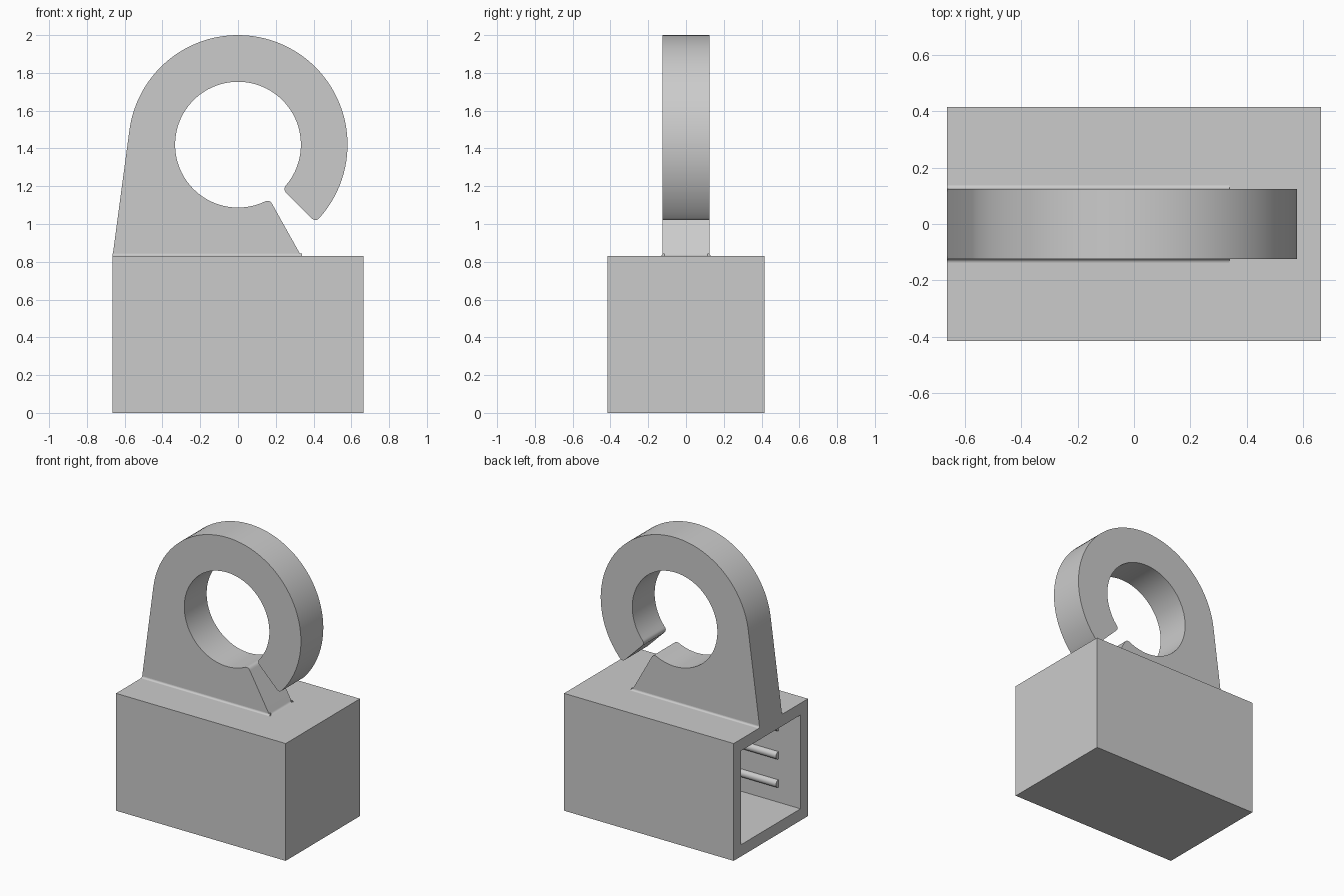
import bpy, bmesh, math
from mathutils import Vector, Matrix

cube = bpy.data.objects.get("Cube")
if cube:
    bpy.data.objects.remove(cube, do_unlink=True)

# Single plain colour
grey = bpy.data.materials.new("plain grey")
grey.use_nodes = True
colour = (0.6, 0.6, 0.6, 1)
grey.diffuse_color = colour
grey.node_tree.nodes["Principled BSDF"].inputs["Base Color"].default_value = colour

HX, HY, TOP, WALL = 0.664, 0.415, 0.83, 0.083   # housing half sizes, height, wall
CZ, R_OUT, R_IN, HALF = 1.42, 0.58, 0.333, 0.125  # ring centre, radii, half width


def finish(name, bm):
    bmesh.ops.recalc_face_normals(bm, faces=bm.faces[:])
    mesh = bpy.data.meshes.new(name)
    bm.to_mesh(mesh)
    bm.free()
    mesh.materials.append(grey)
    obj = bpy.data.objects.new(name, mesh)
    bpy.context.collection.objects.link(obj)
    bpy.ops.object.select_all(action='DESELECT')
    obj.select_set(True)
    bpy.context.view_layer.objects.active = obj
    bpy.ops.object.shade_smooth_by_angle(angle=math.radians(30))
    return obj


def prism(name, points, depth):
    """Extrude a closed outline of 3D points along the depth vector."""
    bm = bmesh.new()
    face = bm.faces.new([bm.verts.new(p) for p in points])
    out = bmesh.ops.extrude_face_region(bm, geom=[face])
    moved = [v for v in out["geom"] if isinstance(v, bmesh.types.BMVert)]
    bmesh.ops.translate(bm, verts=moved, vec=depth)
    return finish(name, bm)


def polar(deg, r):
    a = math.radians(deg)
    return Vector((r * math.cos(a), CZ + r * math.sin(a)))


def arc(a0, a1, r, n):
    return [polar(a0 + (a1 - a0) * i / n, r) for i in range(n + 1)]


def rounded(before, corner, after, n=6):
    """Curve that softens a corner, without its two end points."""
    ts = [i / n for i in range(1, n)]
    return [before * (1 - t) ** 2 + corner * 2 * t * (1 - t) + after * t * t for t in ts]


def toward(a, b, d):
    return a + (b - a).normalized() * d


# Housing: box hollowed out from its open end
bm = bmesh.new()
bmesh.ops.create_cube(bm, size=1, matrix=Matrix.Translation((0, 0, TOP / 2))
                      @ Matrix.Diagonal((2 * HX, 2 * HY, TOP, 1)))
bm.normal_update()
end = min(bm.faces, key=lambda f: f.calc_center_median().x)
bmesh.ops.inset_region(bm, faces=[end], thickness=WALL, use_even_offset=True)
out = bmesh.ops.extrude_face_region(bm, geom=[end])
moved = [v for v in out["geom"] if isinstance(v, bmesh.types.BMVert)]
bmesh.ops.translate(bm, verts=moved, vec=(2 * HX - WALL, 0, 0))
if end.is_valid:
    bmesh.ops.delete(bm, geom=[end], context='FACES_ONLY')
finish("housing", bm)

# Open ring with its tapered stem, drawn as one outline in x and z
foot_left = Vector((-HX, TOP))
reach = foot_left - Vector((0, CZ))
tangent = math.degrees(math.atan2(reach.y, reach.x)) % 360
tangent -= math.degrees(math.acos(R_OUT / reach.length))
jaw_out, jaw_in = polar(-45, R_OUT), polar(-45, R_IN)
tip, foot = polar(-60, R_IN), Vector((0.335, TOP))
SOFT = 0.03
outer_step = math.degrees(SOFT / R_OUT)
inner_step = math.degrees(SOFT / R_IN)

outline = [Vector((-HX, TOP - 0.02)), foot_left]
outer = arc(tangent, -45 + outer_step, R_OUT, 64)
inner = arc(-45 + inner_step, 300 - inner_step, R_IN, 72)
outline += outer
cut_a, cut_b = toward(jaw_out, jaw_in, SOFT), toward(jaw_in, jaw_out, SOFT)
outline += rounded(outer[-1], jaw_out, cut_a) + [cut_a, cut_b]
outline += rounded(cut_b, jaw_in, inner[0]) + inner
slope_top, slope_low = toward(tip, foot, SOFT), toward(foot, tip, 0.012)
toe = foot + Vector((0.012, 0))
outline += rounded(inner[-1], tip, slope_top) + [slope_top, slope_low]
outline += rounded(slope_low, foot, toe) + [toe, toe - Vector((0, 0.02))]
prism("open_ring", [(p.x, -HALF, p.y) for p in outline], (0, 2 * HALF, 0))

for side, label in ((-1, "front"), (1, "back")):
    # Small concave fillet where the stem meets the housing
    r = 0.013
    curve = [(HALF + r - r * math.cos(a), TOP + r - r * math.sin(a))
             for a in (math.pi / 2 * i / 6 for i in range(7))]
    curve += [(HALF + r, TOP - 0.01), (HALF - 0.01, TOP - 0.01), (HALF - 0.01, TOP + r)]
    prism(label + "_fillet", [(-HX, side * y, z) for y, z in curve], (HX + 0.34, 0, 0))

    # Rounded grip ribs along the inner walls
    for i in range(3):
        z = TOP / 2 + (i - 1) * 0.2
        ring = [(-0.49, side * (HY - WALL) + 0.027 * math.cos(a), z + 0.027 * math.sin(a))
                for a in (math.tau * k / 20 for k in range(20))]
        prism(f"{label}_rib_{i + 1}", ring, (HX - WALL + 0.5, 0, 0))
